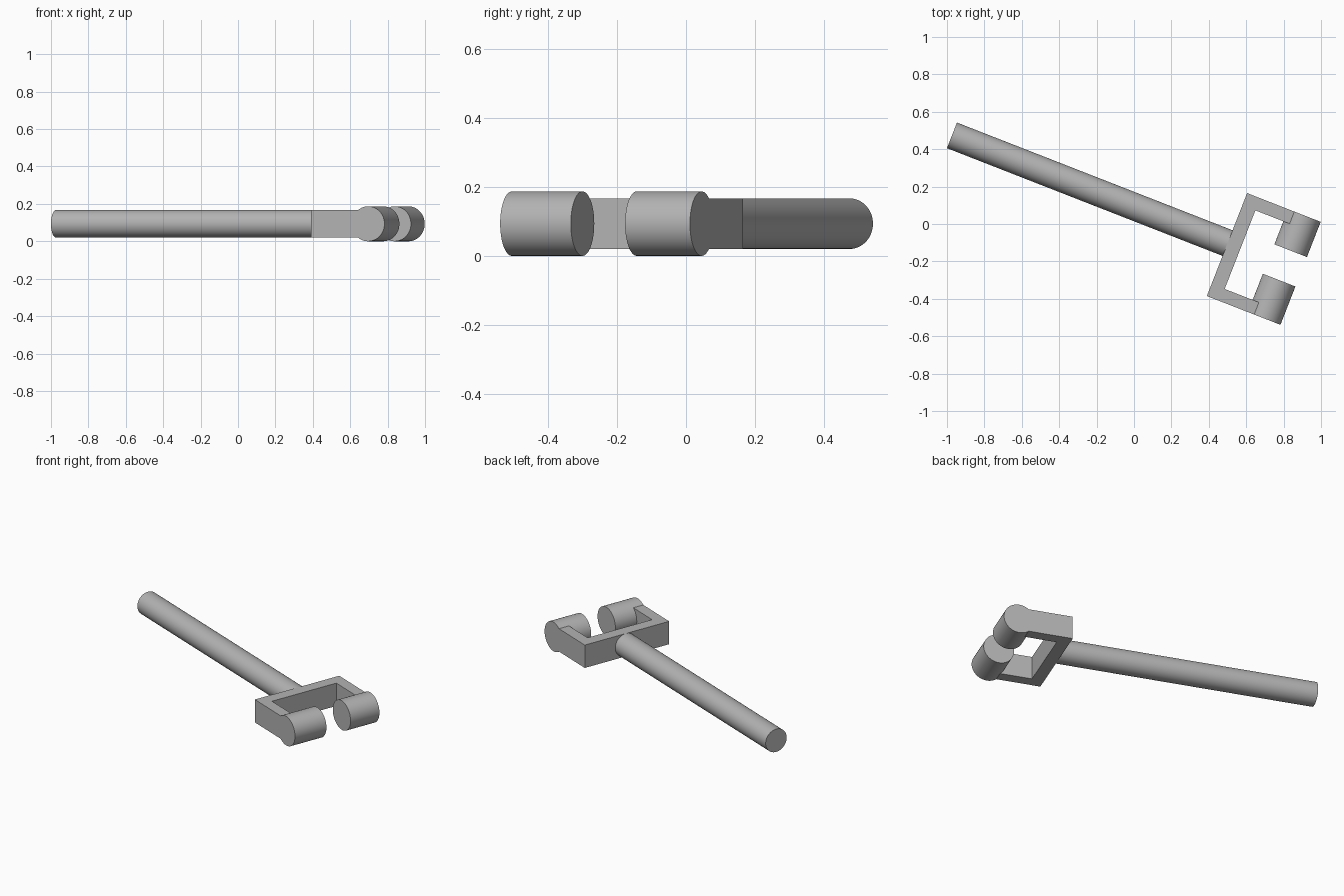
import bpy
import bmesh
import math
from mathutils import Matrix, Vector

if "Cube" in bpy.data.objects:
    bpy.data.objects.remove(bpy.data.objects["Cube"])

AXIS_Z = 0.0935          # shared centre height of all parts
ROD_R = 0.0735           # rod radius, also half the bracket height
PIN_R = 0.0935
PIN_U = 0.832            # pin position along the rod direction
BACK, INNER = 0.503, 0.578
LOW, HIGH, WALL = -0.217, 0.374, 0.07

# Tool frame: local x runs along the rod, local y along the pins
FRAME = Matrix.Translation((0, 0, AXIS_Z)) @ Matrix.Rotation(math.radians(-21.35), 4, "Z")

grey = bpy.data.materials.new("plain grey")
grey.use_nodes = True
colour = (0.45, 0.45, 0.45, 1)
grey.diffuse_color = colour
grey.node_tree.nodes["Principled BSDF"].inputs["Base Color"].default_value = colour


def add_object(name, bm):
    bmesh.ops.recalc_face_normals(bm, faces=bm.faces)
    mesh = bpy.data.meshes.new(name)
    bm.to_mesh(mesh)
    bm.free()
    mesh.materials.append(grey)
    obj = bpy.data.objects.new(name, mesh)
    obj.matrix_world = FRAME
    bpy.context.collection.objects.link(obj)
    return obj


def cylinder(name, start, end, radius):
    start, end = Vector(start), Vector(end)
    axis = end - start
    turn = axis.to_track_quat("Z", "Y").to_matrix().to_4x4()
    bm = bmesh.new()
    bmesh.ops.create_cone(bm, cap_ends=True, segments=64, radius1=radius,
                          radius2=radius, depth=axis.length,
                          matrix=Matrix.Translation((start + end) / 2) @ turn)
    obj = add_object(name, bm)
    bpy.ops.object.select_all(action="DESELECT")
    obj.select_set(True)
    bpy.context.view_layer.objects.active = obj
    bpy.ops.object.shade_smooth_by_angle(angle=math.radians(30))


# Long round handle
cylinder("handle_rod", (-1.079, 0.087, 0), (BACK + 0.01, 0.087, 0), ROD_R)

# U-shaped bracket extruded from its outline
outline = [(BACK, LOW), (PIN_U, LOW), (PIN_U, LOW + WALL), (INNER, LOW + WALL),
           (INNER, HIGH - WALL), (PIN_U, HIGH - WALL), (PIN_U, HIGH), (BACK, HIGH)]
bm = bmesh.new()
base = bm.faces.new([bm.verts.new((u, v, -ROD_R)) for u, v in outline])
top = bmesh.ops.extrude_face_region(bm, geom=[base])["geom"]
bmesh.ops.translate(bm, vec=(0, 0, 2 * ROD_R),
                    verts=[g for g in top if isinstance(g, bmesh.types.BMVert)])
add_object("fork_bracket", bm)

# Two facing pins at the arm tips, with a gap between them
cylinder("front_pin", (PIN_U, LOW, 0), (PIN_U, 0.003, 0), PIN_R)
cylinder("back_pin", (PIN_U, 0.172, 0), (PIN_U, HIGH, 0), PIN_R)
